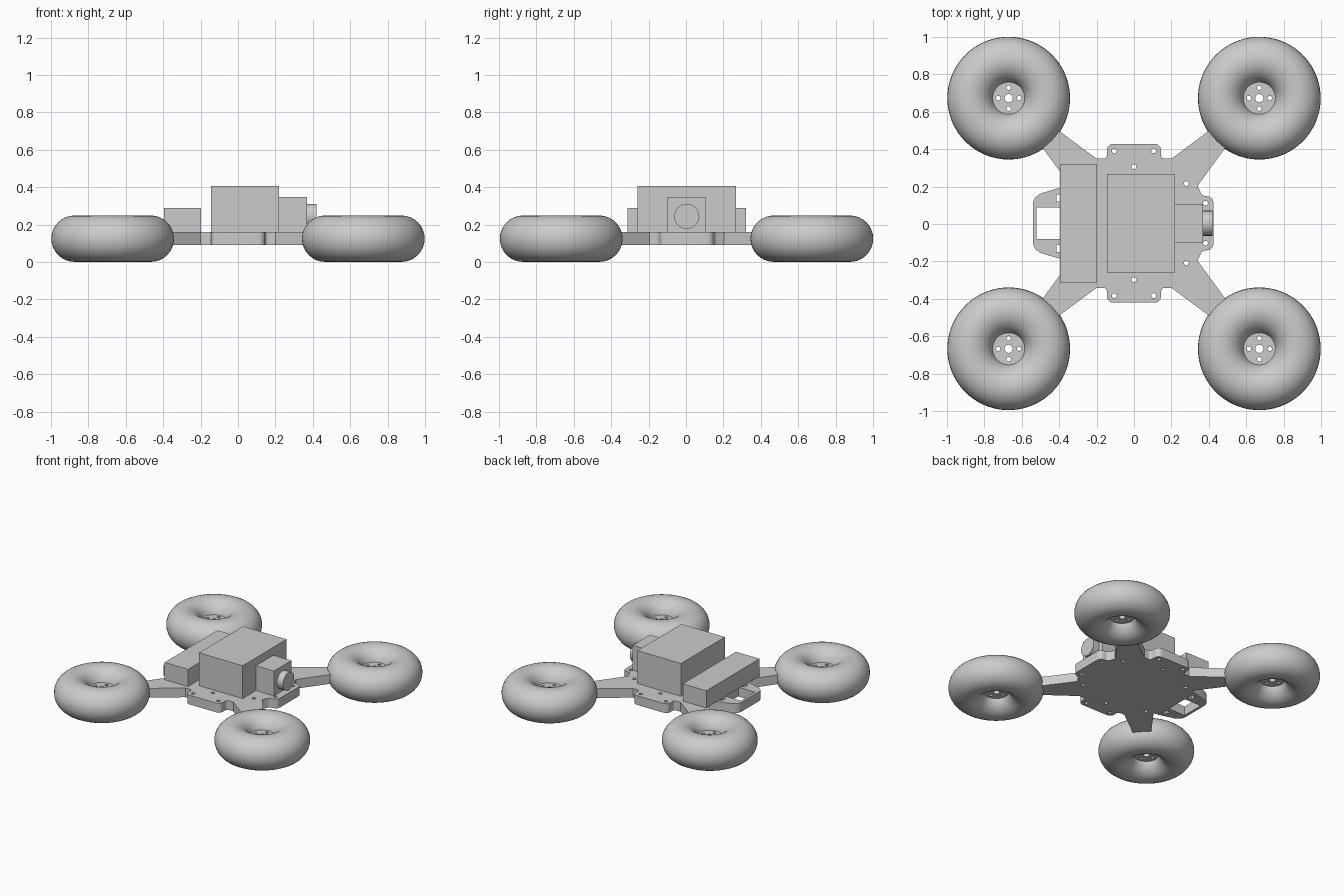
import bpy, math
from mathutils import Vector

cube = bpy.data.objects.get("Cube")
if cube:
    bpy.data.objects.remove(cube, do_unlink=True)

grey = bpy.data.materials.new("plain grey")
grey.use_nodes = True
GREY = (0.6, 0.6, 0.6, 1)
grey.diffuse_color = GREY
grey.node_tree.nodes["Principled BSDF"].inputs["Base Color"].default_value = GREY

Y0 = 0.004                 # small offset of the body along y
PLATE_LOW, PLATE_TOP = 0.09, 0.16
WHEEL = 0.67               # distance of each ring centre along x and y


def finish(name):
    ob = bpy.context.object
    ob.name = ob.data.name = name
    ob.data.materials.clear()
    ob.data.materials.append(grey)
    return ob


def circle(x, y, r, n=20):
    return [(x + r * math.cos(i * math.tau / n), y + r * math.sin(i * math.tau / n))
            for i in range(n)]


def rect(x0, x1, y0, y1):
    return [(x0, y0), (x1, y0), (x1, y1), (x0, y1)]


def rounded(corners, steps=5):
    """Round each (x, y, radius) corner with a short curve."""
    out = []
    for i, (x, y, r) in enumerate(corners):
        p = Vector((x, y))
        if not r:
            out.append(p)
            continue
        before = Vector(corners[i - 1][:2]) - p
        after = Vector(corners[(i + 1) % len(corners)][:2]) - p
        a, b = p + before.normalized() * r, p + after.normalized() * r
        for k in range(steps + 1):
            t = k / steps
            out.append(a * (1 - t) ** 2 + p * 2 * t * (1 - t) + b * t * t)
    return out


def flat_part(name, loops, location):
    """Extrude an outline, with any inner loops as holes."""
    data = bpy.data.curves.new(name, 'CURVE')
    data.dimensions = '2D'
    data.fill_mode = 'BOTH'
    data.extrude = (PLATE_TOP - PLATE_LOW) / 2
    for loop in loops:
        spline = data.splines.new('POLY')
        spline.points.add(len(loop) - 1)
        for point, (x, y) in zip(spline.points, loop):
            point.co = (x, y, 0, 1)
        spline.use_cyclic_u = True
    ob = bpy.data.objects.new(name, data)
    bpy.context.collection.objects.link(ob)
    ob.location = location
    bpy.ops.object.select_all(action='DESELECT')
    ob.select_set(True)
    bpy.context.view_layer.objects.active = ob
    bpy.ops.object.convert(target='MESH')
    bpy.ops.object.shade_smooth_by_angle(angle=math.radians(30))
    return finish(name)


def box(name, x0, x1, half_y, top):
    bpy.ops.mesh.primitive_cube_add(
        size=1, location=((x0 + x1) / 2, Y0, (PLATE_TOP + top) / 2))
    bpy.context.object.scale = (x1 - x0, 2 * half_y, top - PLATE_TOP)
    bpy.ops.object.transform_apply(location=False, rotation=False)
    finish(name)


# Body plate: far half of the outline, then mirrored to the near half
half = [(0.425, 0.145, 0.04), (0.365, 0.145, 0.02), (0.34, 0.2, 0),
        (0.61, 0.57, 0), (0.57, 0.62, 0), (0.2, 0.345, 0),
        (0.145, 0.345, 0.02), (0.145, 0.425, 0.04),
        (-0.145, 0.425, 0.04), (-0.145, 0.345, 0.02), (-0.2, 0.345, 0),
        (-0.57, 0.62, 0), (-0.61, 0.57, 0), (-0.34, 0.2, 0),
        (-0.395, 0.19, 0), (-0.515, 0.155, 0.03), (-0.54, 0.12, 0.02)]
outline = rounded(half + [(x, -y, r) for x, y, r in reversed(half)])
holes = [rect(-0.52, -0.38, -0.085, 0.085)]
for s in (1, -1):
    holes.append(rect(-0.415, -0.38, s * 0.135 - 0.02, s * 0.135 + 0.02))
    for x, y in ((0.105, 0.387), (-0.105, 0.387), (0, 0.302),
                 (0.28, 0.212), (-0.28, 0.212), (0.382, 0.107)):
        holes.append(circle(x, s * y, 0.013))
mid = (PLATE_LOW + PLATE_TOP) / 2
flat_part("body_plate", [outline] + holes, (0, Y0, mid))

# Four guard rings, each with a drilled motor mount in the middle
mount = [circle(0, 0, 0.11, 40), circle(0, 0, 0.022)]
for i in range(4):
    a = i * math.pi / 2
    mount.append(circle(0.056 * math.cos(a), 0.056 * math.sin(a), 0.012))
for side, sx in (("left", 1), ("right", -1)):
    for end, sy in (("front", -1), ("back", 1)):
        x, y = sx * WHEEL, sy * WHEEL + Y0 * 0.7
        flat_part(f"{end}_{side}_motor_mount", mount, (x, y, mid))
        bpy.ops.mesh.primitive_torus_add(
            major_radius=0.204, minor_radius=0.124, major_segments=72,
            minor_segments=32, location=(x, y, 0.125))
        bpy.ops.object.shade_smooth()
        finish(f"{end}_{side}_guard_ring")

# Equipment on the plate
box("battery_box", -0.395, -0.198, 0.317, 0.29)
box("main_box", -0.145, 0.22, 0.262, 0.408)
box("camera_box", 0.22, 0.37, 0.104, 0.348)
bpy.ops.mesh.primitive_cylinder_add(
    vertices=48, radius=0.067, depth=0.06,
    location=(0.39, Y0, 0.244), rotation=(0, math.pi / 2, 0))
bpy.ops.object.shade_smooth_by_angle(angle=math.radians(30))
finish("camera_lens")
